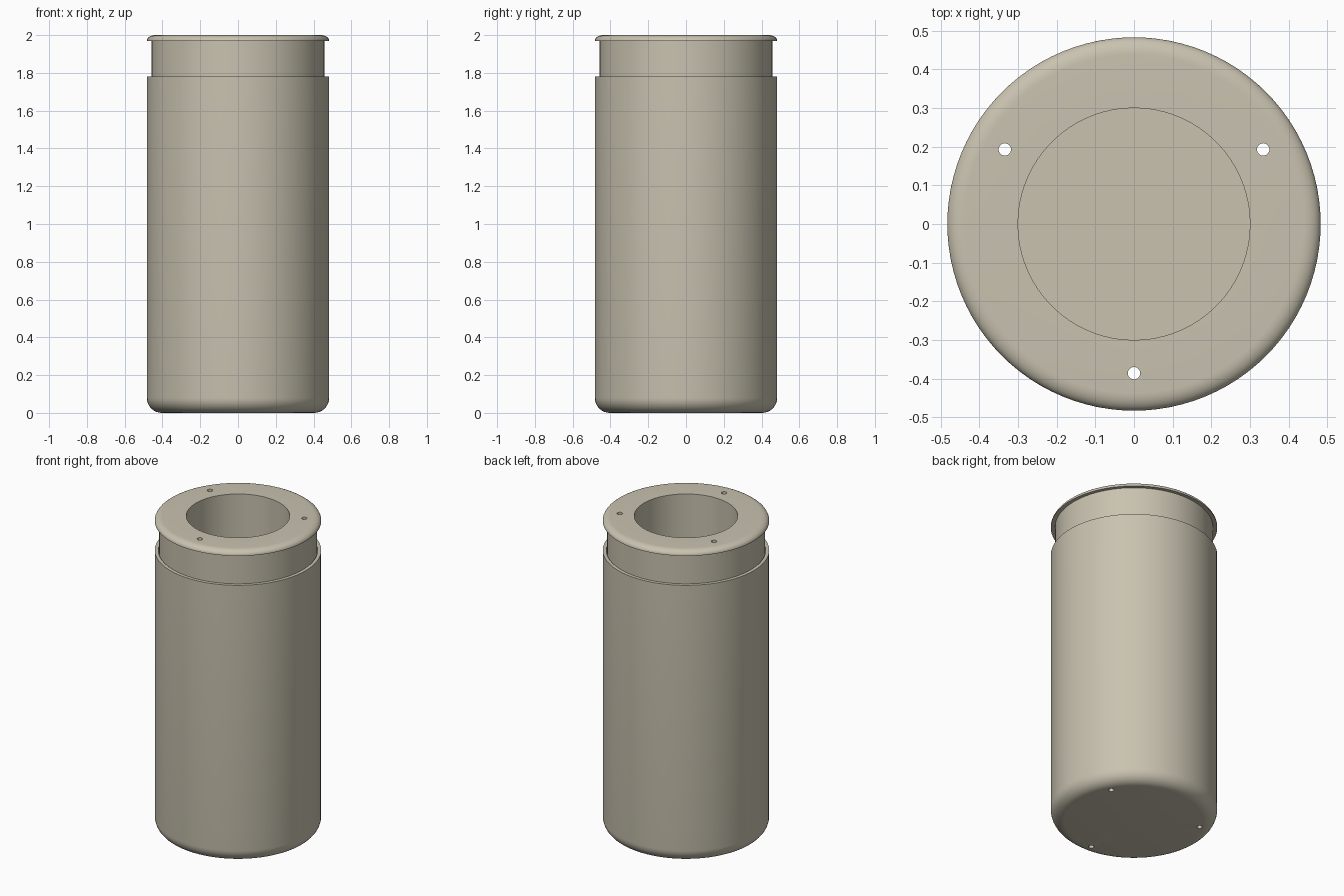
import bpy, bmesh, math

if "Cube" in bpy.data.objects:
    bpy.data.objects.remove(bpy.data.objects["Cube"])

SEGMENTS = 96
HOLE_CENTRES = [(0.386 * math.cos(math.radians(a)), 0.386 * math.sin(math.radians(a)))
                for a in (30, 150, 270)]

paint = bpy.data.materials.new("warm grey")
paint.diffuse_color = (0.58, 0.54, 0.43, 1)
paint.use_nodes = True
paint.node_tree.nodes["Principled BSDF"].inputs["Base Color"].default_value = paint.diffuse_color


def arc(cr, cz, rx, rz, start, end, steps=8):
    """Points of a quarter-round corner in (radius, height)."""
    angles = [math.radians(start + (end - start) * i / steps) for i in range(steps + 1)]
    return [(cr + rx * math.cos(a), cz + rz * math.sin(a)) for a in angles]


def lathe(name, profile, closed):
    """Spin a (radius, height) profile about the z axis."""
    bm = bmesh.new()
    verts = [bm.verts.new((r, 0, z)) for r, z in profile]
    pairs = list(zip(verts, verts[1:])) + ([(verts[-1], verts[0])] if closed else [])
    edges = [bm.edges.new(p) for p in pairs]
    bmesh.ops.spin(bm, geom=verts + edges, cent=(0, 0, 0), axis=(0, 0, 1),
                   angle=math.tau, steps=SEGMENTS, use_duplicate=False)
    bmesh.ops.remove_doubles(bm, verts=bm.verts, dist=1e-5)
    bmesh.ops.recalc_face_normals(bm, faces=bm.faces)
    mesh = bpy.data.meshes.new(name)
    bm.to_mesh(mesh)
    bm.free()
    mesh.materials.append(paint)
    obj = bpy.data.objects.new(name, mesh)
    bpy.context.collection.objects.link(obj)
    return obj


# Outer cup with a rounded foot
cup = lathe("outer_cup",
            [(0, 0)] + arc(0.403, 0.08, 0.08, 0.08, -90, 0)
            + [(0.483, 1.78), (0.462, 1.78), (0.462, 0.04), (0, 0.04)], False)

# Thick inner sleeve with a rounded top flange and a wide bore
sleeve = lathe("inner_sleeve",
               [(0.3, 0.041), (0.458, 0.041), (0.458, 1.97), (0.483, 1.968)]
               + arc(0.438, 1.97, 0.045, 0.03, 0, 90) + [(0.3, 2.0)], True)

# Three long holes through the whole body
bm = bmesh.new()
for x, y in HOLE_CENTRES:
    made = bmesh.ops.create_cone(bm, cap_ends=True, segments=24, radius1=0.016,
                                 radius2=0.016, depth=2.4)
    bmesh.ops.translate(bm, verts=made["verts"], vec=(x, y, 1))
mesh = bpy.data.meshes.new("hole_cutter")
bm.to_mesh(mesh)
bm.free()
mesh.materials.append(paint)
cutter = bpy.data.objects.new("hole_cutter", mesh)
bpy.context.collection.objects.link(cutter)

for obj in (cup, sleeve):
    bpy.ops.object.select_all(action="DESELECT")
    obj.select_set(True)
    bpy.context.view_layer.objects.active = obj
    mod = obj.modifiers.new("holes", "BOOLEAN")
    mod.operation, mod.solver, mod.object = "DIFFERENCE", "EXACT", cutter
    bpy.ops.object.modifier_apply(modifier=mod.name)
    bpy.ops.object.shade_smooth_by_angle(angle=math.radians(30))

bpy.data.objects.remove(cutter)
